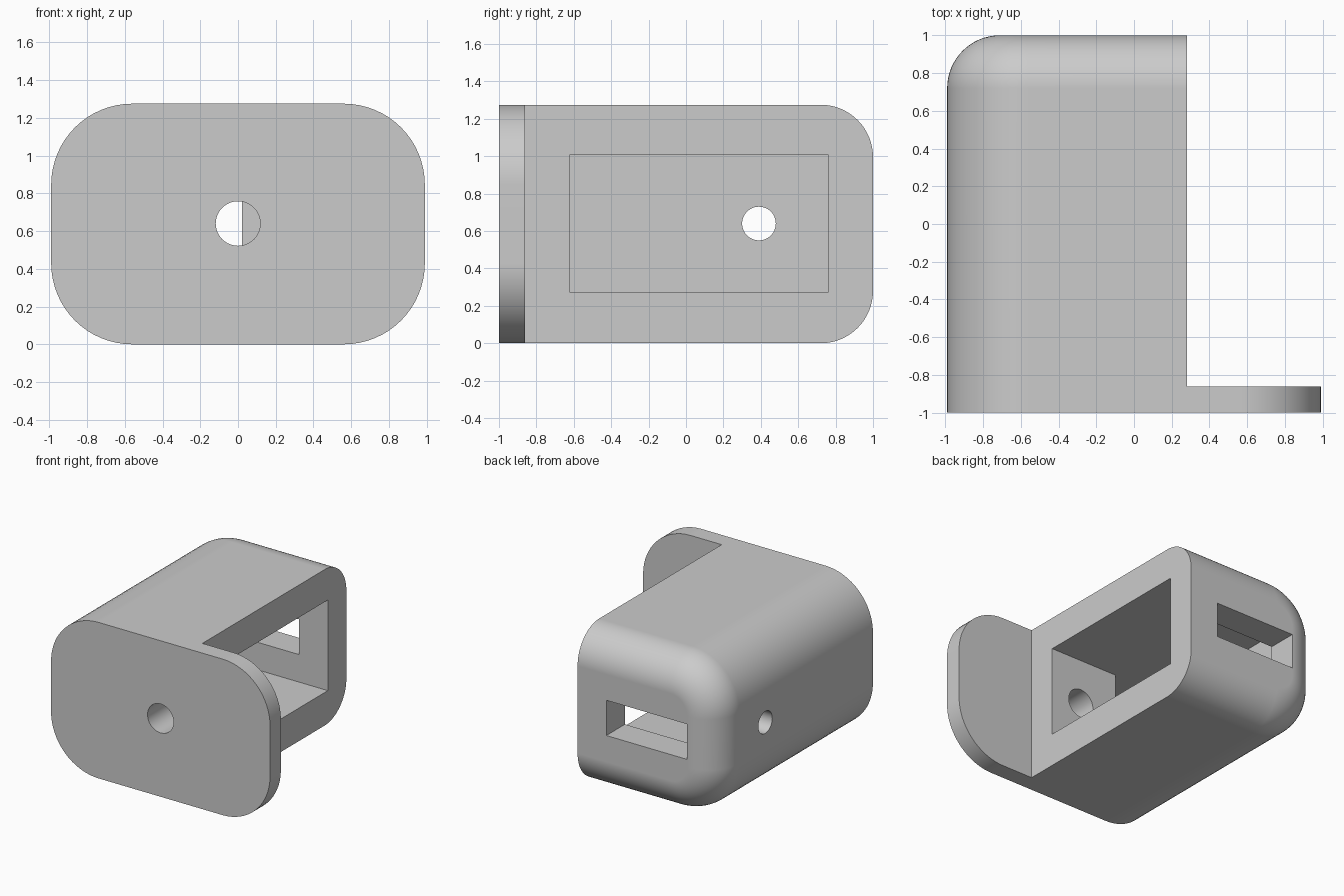
import bpy
import bmesh
from math import pi, sin, cos
from mathutils import Matrix

cube = bpy.data.objects.get("Cube")
if cube:
    bpy.data.objects.remove(cube, do_unlink=True)

W, H, R = 0.99, 1.275, 0.43      # half width, height, outline corner radius
SIDE, PLATE_Y = 0.28, -0.86      # open side of the body, back of the front plate
FILLET, STEPS = 0.28, 16

grey = bpy.data.materials.new("light_grey")
grey.use_nodes = True
grey.diffuse_color = (0.6, 0.6, 0.6, 1)
grey.node_tree.nodes["Principled BSDF"].inputs["Base Color"].default_value = (0.6, 0.6, 0.6, 1)


def make_object(name, bm):
    bmesh.ops.recalc_face_normals(bm, faces=bm.faces)
    mesh = bpy.data.meshes.new(name)
    bm.to_mesh(mesh)
    bm.free()
    mesh.materials.append(grey)
    obj = bpy.data.objects.new(name, mesh)
    bpy.context.collection.objects.link(obj)
    return obj


def arc(cx, cz, r, start):
    """Quarter arc, turning clockwise from the start angle."""
    angles = [start - pi / 2 * i / STEPS for i in range(STEPS + 1)]
    return [(cx + r * cos(a), cz + r * sin(a)) for a in angles]


def body_outline(d):
    """Body section, inset by d, from bottom to top of the open side."""
    x = R - W
    return ([(SIDE, d)] + arc(x, R, R - d, -pi / 2)
            + arc(x, H - R, R - d, pi) + [(SIDE, H - d)])


plate_outline = arc(W - R, H - R, R, pi / 2) + arc(W - R, R, R, 0)

# Housing: front plate and body as one closed shell
bm = bmesh.new()


def ring(points, y):
    return [bm.verts.new((x, y, z)) for x, z in points]


def bridge(a, b, closed=False):
    n = len(a)
    for i in range(n if closed else n - 1):
        j = (i + 1) % n
        bm.faces.new((a[i], a[j], b[j], b[i]))


count = len(body_outline(0))
front = ring(body_outline(0) + plate_outline, -1)
back = ring(body_outline(0) + plate_outline, PLATE_Y)
bm.faces.new(front)
bridge(front, back, closed=True)
bm.faces.new([back[0]] + back[count - 1:])

# Body sections, shrinking round the back fillet
rings = [back[:count]]
for i in range(STEPS + 1):
    a = pi / 2 * i / STEPS
    section = ring(body_outline(FILLET * (1 - cos(a))), 1 - FILLET + FILLET * sin(a))
    bridge(rings[-1], section)
    rings.append(section)
bm.faces.new(rings[-1])
bm.faces.new([r[0] for r in rings] + [r[-1] for r in reversed(rings)])
housing = make_object("housing", bm)


# Cutters
def prism(name, points, z0, z1):
    bm = bmesh.new()
    face = bm.faces.new([bm.verts.new((x, y, z0)) for x, y in points])
    top = bmesh.ops.extrude_face_region(bm, geom=[face])["geom"]
    verts = [v for v in top if isinstance(v, bmesh.types.BMVert)]
    bmesh.ops.translate(bm, verts=verts, vec=(0, 0, z1 - z0))
    return make_object(name, bm)


def drill(name, radius, length, center, axis):
    bm = bmesh.new()
    matrix = Matrix.Translation(center) @ Matrix.Rotation(pi / 2, 4, axis)
    bmesh.ops.create_cone(bm, cap_ends=True, segments=48, radius1=radius,
                          radius2=radius, depth=length, matrix=matrix)
    return make_object(name, bm)


cutters = [
    # Cavity, leaving a thick boss behind the front hole
    prism("cavity_cutter", [(0.5, -0.62), (0.5, 0.76), (-0.85, 0.76),
                            (-0.85, -0.86), (-0.34, -0.86), (-0.34, -0.62)], 0.27, 1.01),
    prism("back_slot_cutter", [(-0.71, 0.6), (0.02, 0.6), (0.02, 1.2), (-0.71, 1.2)],
          0.495, 0.783),
    drill("front_hole_cutter", 0.118, 0.7, (0, -0.85, 0.64), 'X'),
    drill("side_hole_cutter", 0.09, 0.5, (-0.95, 0.39, 0.64), 'Y'),
]

bpy.ops.object.select_all(action='DESELECT')
housing.select_set(True)
bpy.context.view_layer.objects.active = housing
for cutter in cutters:
    cutter.hide_render = True
    mod = housing.modifiers.new(cutter.name, 'BOOLEAN')
    mod.operation = 'DIFFERENCE'
    mod.solver = 'EXACT'
    mod.object = cutter
    bpy.ops.object.modifier_apply(modifier=mod.name)
    bpy.data.objects.remove(cutter, do_unlink=True)

# Smooth fillets, crisp edges and flat walls
bpy.ops.object.shade_smooth_by_angle(angle=pi / 6)
normals = housing.modifiers.new("weighted_normals", 'WEIGHTED_NORMAL')
normals.keep_sharp = True
